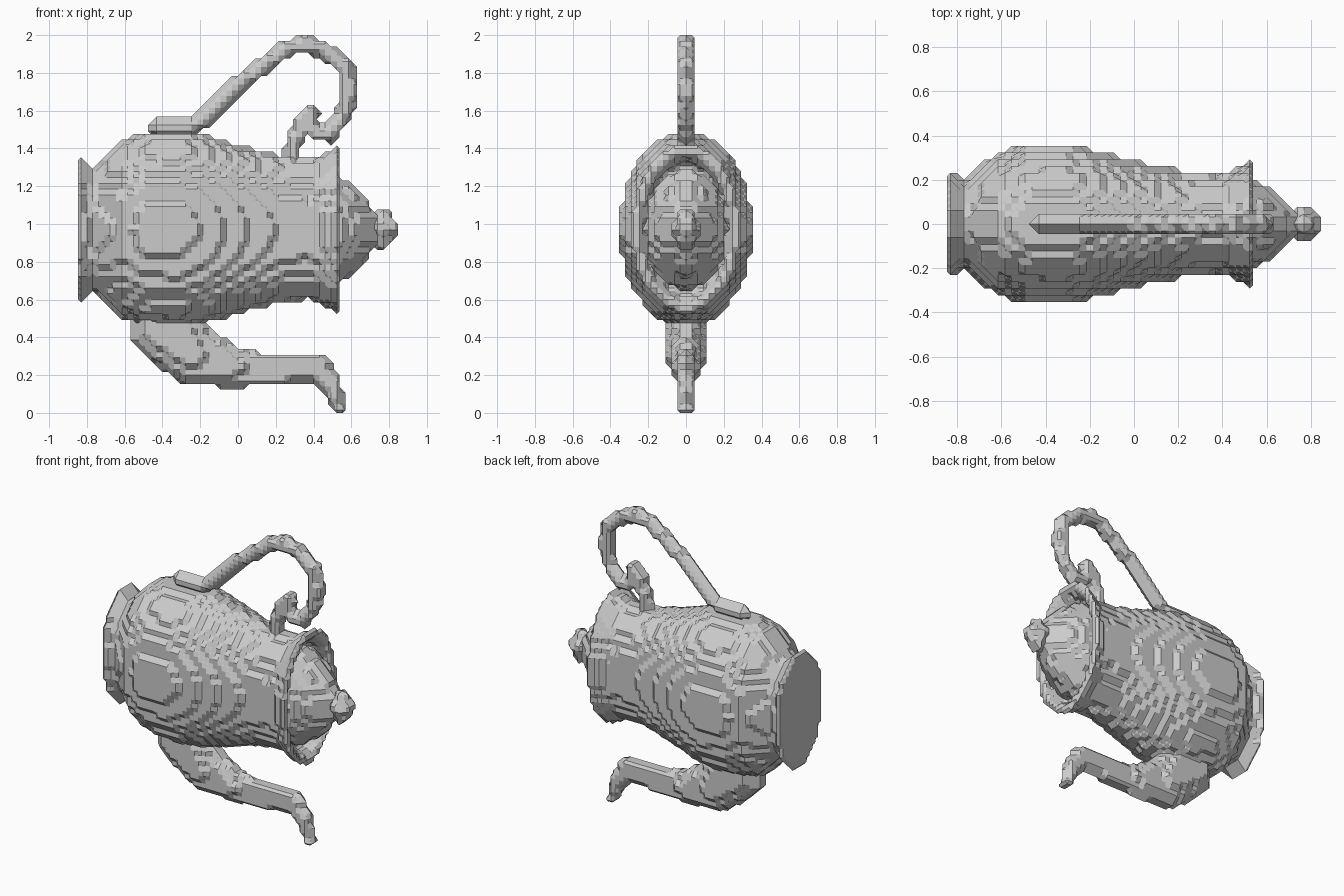
import bpy, bmesh, math
from itertools import product

cube = bpy.data.objects.get("Cube")
if cube:
    bpy.data.objects.remove(cube, do_unlink=True)

STEP = 2 / 65            # size of one block
NX, NY, NZ = 55, 12, 65  # blocks along x, either side of y = 0, along z
AXIS_Z = 0.972           # height of the pot's lying axis

grey = bpy.data.materials.new("plain_grey")
grey.use_nodes = True
grey.diffuse_color = (0.6, 0.6, 0.6, 1)
grey.node_tree.nodes["Principled BSDF"].inputs["Base Color"].default_value = (0.6, 0.6, 0.6, 1)


def position(i, j, k):
    return ((i - (NX - 1) / 2) * STEP, j * STEP, (k + 0.5) * STEP)


def add(p, axis, n=1):
    q = list(p)
    q[axis] += n
    return tuple(q)


def cube_loops(corner, solid):
    """Closed loops of crossing points around one lattice cube."""
    links = {}

    def join(a, b):
        links.setdefault(a, []).append(b)
        links.setdefault(b, []).append(a)

    for axis, side in product(range(3), (0, 1)):
        u, v = [a for a in range(3) if a != axis]
        base = add(corner, axis, side)
        ring = [base, add(base, u), add(add(base, u), v), add(base, v)]
        state = [p in solid for p in ring]
        edges = [tuple(sorted((ring[n], ring[(n + 1) % 4]))) for n in range(4)]
        cross = [n for n in range(4) if state[n] != state[(n + 1) % 4]]
        if len(cross) == 2:
            join(edges[cross[0]], edges[cross[1]])
        elif len(cross) == 4:
            for n in range(4):
                if state[n]:
                    join(edges[n - 1], edges[n])
    while links:
        start = next(iter(links))
        loop, here = [start], links[start][0]
        while here != start:
            nxt = [e for e in links[here] if e != loop[-1]][0]
            loop.append(here)
            here = nxt
        for e in loop:
            del links[e]
        yield loop


def build(name, inside):
    """Blocky object with chamfered steps from an inside test."""
    solid = {p for p in product(range(NX), range(-NY, NY + 1), range(NZ))
             if inside(*position(*p))}
    corners = set()
    for p in solid:
        around = [add(p, a, s) for a in range(3) for s in (-1, 1)]
        if any(q not in solid for q in around):
            corners.update((p[0] - a, p[1] - b, p[2] - c)
                           for a, b, c in product((0, 1), repeat=3))
    bm = bmesh.new()
    verts = {}

    def vert(edge):
        if edge not in verts:
            a, b = position(*edge[0]), position(*edge[1])
            verts[edge] = bm.verts.new([(m + n) / 2 for m, n in zip(a, b)])
        return verts[edge]

    for corner in sorted(corners):
        for loop in cube_loops(corner, solid):
            bm.faces.new([vert(e) for e in loop])
    bmesh.ops.recalc_face_normals(bm, faces=bm.faces[:])
    bmesh.ops.dissolve_limit(bm, angle_limit=math.radians(1),
                             verts=bm.verts[:], edges=bm.edges[:])
    mesh = bpy.data.meshes.new(name)
    bm.to_mesh(mesh)
    bm.free()
    mesh.materials.append(grey)
    obj = bpy.data.objects.new(name, mesh)
    bpy.context.collection.objects.link(obj)
    return obj


def radii(profile, x):
    """Half height and half width of a profile at x, or None outside it."""
    for (x0, z0, y0), (x1, z1, y1) in zip(profile, profile[1:]):
        if x0 <= x <= x1:
            t = (x - x0) / (x1 - x0)
            return z0 + (z1 - z0) * t, y0 + (y1 - y0) * t


def in_oval(profile, x, y, z, trim=0):
    r = radii(profile, x)
    return bool(r) and (y / (r[1] - trim)) ** 2 + ((z - AXIS_Z) / (r[0] - trim)) ** 2 <= 1


def in_sweep(path, x, y, z, depth, least):
    """Inside a tapering tube along (x, z, radius) points, flattened in y."""
    for (x0, z0, r0), (x1, z1, r1) in zip(path, path[1:]):
        dx, dz = x1 - x0, z1 - z0
        t = max(0, min(1, ((x - x0) * dx + (z - z0) * dz) / (dx * dx + dz * dz)))
        r = r0 + (r1 - r0) * t
        d = math.hypot(x - x0 - dx * t, z - z0 - dz * t)
        if (d / r) ** 2 + (y / max(depth * r, least)) ** 2 <= 1:
            return True
    return False


# Body with a flared foot and a hollow flared lip
BODY = [(-0.85, 0.40, 0.26), (-0.80, 0.36, 0.22), (-0.76, 0.32, 0.21), (-0.62, 0.475, 0.325),
        (-0.5, 0.51, 0.35), (-0.3, 0.52, 0.352), (-0.18, 0.50, 0.335), (0.06, 0.43, 0.275),
        (0.22, 0.39, 0.24), (0.38, 0.37, 0.235), (0.43, 0.39, 0.24), (0.54, 0.45, 0.295)]
build("pot_body", lambda x, y, z: in_oval(BODY, x, y, z)
      and not (x > 0.44 and in_oval(BODY, x, y, z, 0.055)))

# Domed lid and its knob
LID = [(0.40, 0.32, 0.225), (0.5, 0.31, 0.215), (0.56, 0.27, 0.19), (0.63, 0.215, 0.15),
       (0.70, 0.13, 0.085), (0.75, 0.06, 0.05)]
build("lid", lambda x, y, z: in_oval(LID, x, y, z))
KNOB = [(0.71, 0.05, 0.04), (0.75, 0.115, 0.075), (0.79, 0.105, 0.07), (0.85, 0.03, 0.02)]
build("lid_knob", lambda x, y, z: in_oval(KNOB, x, y, z))

# Curved spout with a turned-down tip
SPOUT = [(-0.39, 0.46, 0.19), (-0.25, 0.32, 0.165), (-0.05, 0.245, 0.115), (0.08, 0.235, 0.095),
         (0.18, 0.23, 0.08), (0.42, 0.235, 0.08), (0.49, 0.16, 0.06), (0.535, 0.02, 0.035)]
build("spout", lambda x, y, z: in_sweep(SPOUT, x, y, z, 0.62, 0.04))

# Looping handle with a scroll and a short strut
LOOP = [(-0.42, 1.51), (-0.25, 1.51), (-0.19, 1.55), (0.01, 1.75), (0.235, 1.915), (0.35, 1.96),
        (0.457, 1.92), (0.58, 1.825), (0.584, 1.68), (0.56, 1.577), (0.483, 1.475),
        (0.404, 1.495), (0.37, 1.53)]
STRUT = [(0.39, 1.59), (0.33, 1.53), (0.30, 1.45), (0.28, 1.33)]


def handle(x, y, z):
    return any(in_sweep([(a, b, r) for a, b in path], x, y, z, 0, 0.045)
               for path, r in ((LOOP, 0.046), (STRUT, 0.046)))


build("handle", handle)
